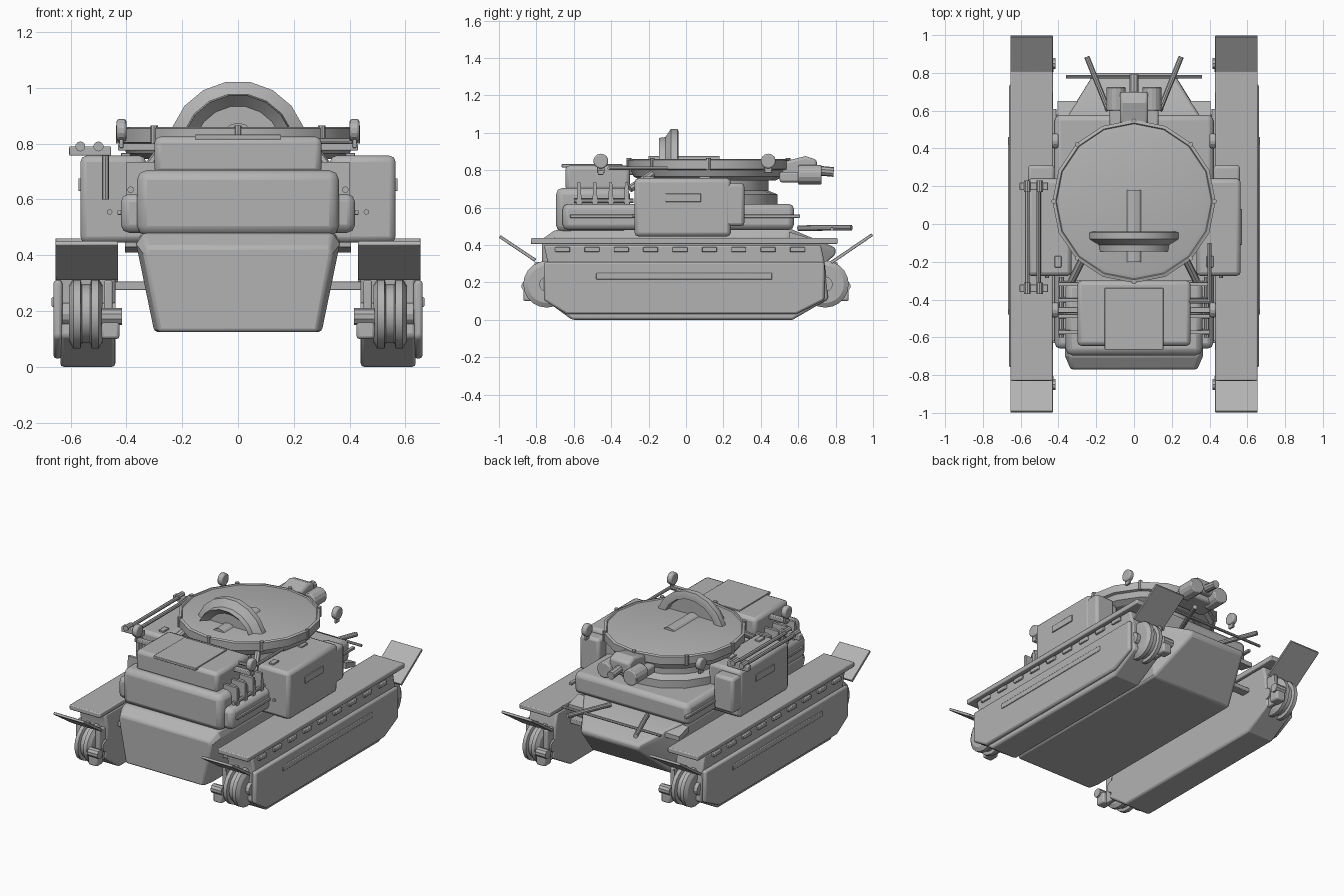
import bpy, bmesh, math
from mathutils import Vector

if "Cube" in bpy.data.objects:
    bpy.data.objects.remove(bpy.data.objects["Cube"])

grey = bpy.data.materials.new("plain grey")
grey.diffuse_color = (0.45, 0.45, 0.45, 1)
grey.use_nodes = True
grey.node_tree.nodes["Principled BSDF"].inputs["Base Color"].default_value = grey.diffuse_color


def make(name, bm, bevel=0.0, segs=2, mirror=False):
    bmesh.ops.recalc_face_normals(bm, faces=bm.faces)
    me = bpy.data.meshes.new(name)
    bm.to_mesh(me)
    bm.free()
    ob = bpy.data.objects.new(name, me)
    bpy.context.collection.objects.link(ob)
    me.materials.append(grey)
    if bevel:
        m = ob.modifiers.new("bevel", 'BEVEL')
        m.width, m.segments, m.limit_method = bevel, segs, 'ANGLE'
        m.angle_limit = math.radians(35)
    if mirror:
        ob.modifiers.new("mirror", 'MIRROR')
    bpy.ops.object.select_all(action='DESELECT')
    bpy.context.view_layer.objects.active = ob
    ob.select_set(True)
    bpy.ops.object.shade_smooth_by_angle(angle=math.radians(25))
    return ob


def box(name, x, y, z, bevel=0.0, mirror=False, segs=2):
    bm = bmesh.new()
    bmesh.ops.create_cube(bm, size=1)
    for v in bm.verts:
        v.co = [lo + (c + .5) * (hi - lo) for c, (lo, hi) in zip(v.co, (x, y, z))]
    return make(name, bm, bevel, segs, mirror)


def prism(name, yz, x0, x1, bevel=0.0, mirror=True):
    # side profile extruded across x
    bm = bmesh.new()
    f = bm.faces.new([bm.verts.new((x0, y, z)) for y, z in yz])
    r = bmesh.ops.extrude_face_region(bm, geom=[f])
    bmesh.ops.translate(bm, vec=(x1 - x0, 0, 0),
                        verts=[g for g in r['geom'] if isinstance(g, bmesh.types.BMVert)])
    return make(name, bm, bevel, 2, mirror)


def rod(name, a, b, r, sides=12, mirror=False, bevel=0.0):
    a, b = Vector(a), Vector(b)
    bm = bmesh.new()
    bmesh.ops.create_cone(bm, cap_ends=True, segments=sides, radius1=r, radius2=r, depth=(b - a).length)
    q = (b - a).to_track_quat('Z', 'Y')
    for v in bm.verts:
        v.co = q @ v.co + (a + b) / 2
    return make(name, bm, bevel, 2, mirror)


def lathe(name, prof, sides, centre, axis, mirror=False):
    # (radius, height) profile turned around an axis
    bm = bmesh.new()
    q = Vector(axis).to_track_quat('Z', 'Y')
    rings = [[bm.verts.new(q @ Vector((r * math.cos(i * math.tau / sides), r * math.sin(i * math.tau / sides), h))
                           + Vector(centre)) for i in range(sides)] for r, h in prof]
    for p, n in zip(rings, rings[1:]):
        for i in range(sides):
            j = (i + 1) % sides
            bm.faces.new((p[i], p[j], n[j], n[i]))
    bm.faces.new(rings[0])
    bm.faces.new(rings[-1])
    return make(name, bm, 0, 2, mirror)


# central hull lofted along y: y, z bottom, z shoulder, z top, half widths
bm = bmesh.new()
rings = []
for y, zb, zm, zt, wb, wm, wt in [(-.77, .125, .40, .43, .285, .335, .33), (-.70, .125, .44, .48, .30, .365, .34),
                                  (.55, .125, .44, .49, .30, .365, .36), (.80, .35, .37, .385, .20, .21, .20)]:
    rings.append([bm.verts.new((x, y, z)) for x, z in
                  [(-wb, zb), (wb, zb), (wm, zm), (wt, zt), (-wt, zt), (-wm, zm)]])
for p, n in zip(rings, rings[1:]):
    for i in range(6):
        j = (i + 1) % 6
        bm.faces.new((p[i], p[j], n[j], n[i]))
bm.faces.new(rings[0])
bm.faces.new(rings[-1])
make("hull", bm, .012)

# track pods
prism("track_body", [(-.74, .31), (-.76, .11), (-.61, 0), (.57, 0), (.76, .11), (.74, .31), (.72, .40), (-.76, .40)],
      .44, .637, .012)
prism("track_skirt", [(-.76, .31), (-.76, .105), (-.64, .03), (.59, .03), (.74, .105), (.74, .31)], .63, .662, .012)
box("skirt_strip", (.65, .668), (-.48, .46), (.215, .25), .004, True)
box("track_cover", (.43, .655), (-.83, .81), (.405, .437), .006, True)
for i in range(9):
    y = -.70 + .157 * i
    box("track_slot", (.62, .65), (y, y + .08), (.362, .388), .004, True)
prism("front_flap", [(-1, .438), (-.992, .452), (-.80, .325), (-.81, .31)], .43, .655, .003)
prism("rear_flap", [(1, .448), (.992, .462), (.77, .312), (.78, .298)], .43, .655, .003)

# drive wheels at both ends of each pod
for s in (-1, 1):
    c = (.545, s * .745, .19)
    lathe("drive_wheel", [(.05, -.06), (.10, -.06), (.125, -.045), (.125, -.02), (.105, -.015), (.105, .015),
                          (.125, .02), (.125, .045), (.10, .06), (.05, .06)], 20, c, (1, 0, 0), True)
    rod("wheel_hub", (.44, s * .745, .19), (.63, s * .745, .19), .04, 12, True)
    rod("hub_bolt", (.415, s * .85, .18), (.49, s * .85, .18), .03, 10, True)
    box("wheel_bracket", (.425, .49), sorted((s * .80, s * .87)), (.10, .175), .01, True)
    box("wheel_arm", (.45, .48), sorted((s * .74, s * .81)), (.10, .31), .006, True)
for y in (-.6, .55):
    box("cross_beam", (-.46, .46), (y - .03, y + .03), (.275, .305), .004)

# upper body
box("main_deck", (-.42, .42), (-.66, .578), (.48, .62), .03)
box("deck_rail", (.41, .432), (-.62, .61), (.545, .562), .003, True)
box("nose_box", (-.362, .362), (-.695, -.30), (.47, .705), .035)
box("engine_box", (-.30, .30), (-.645, -.30), (.69, .825), .022)
box("engine_lid", (-.155, .155), (-.665, -.34), (.815, .832), .003)
for y in (-.57, -.485, -.40, -.315):
    prism("cooling_fin", [(y - .015, .60), (y + .015, .60), (y + .005, .735), (y - .012, .735)], .28, .40)
rod("fin_rail", (.385, -.60, .635), (.385, -.28, .635), .012, 8, True)
box("side_bin", (.33, .565), (-.275, .24), (.445, .757), .022, True)
box("side_bin_plate", (.56, .572), (-.11, .08), (.63, .675), .003, True)
box("small_bin", (.42, .562), (.165, .312), (.50, .73), .018, True)
rod("bin_bolt", (.46, -.272, .555), (.46, -.285, .555), .01, 8, True)
for y in (-.20, .10):
    box("bin_latch", (.385, .42), (y - .03, y + .03), (.75, .767), .003, True)

# turret and rim rivets
lathe("turret_base", [(.37, .60), (.37, .67), (.32, .69), (.32, .77)], 16, (0, .12, 0), (0, 0, 1))
lathe("turret_disc", [(.36, .745), (.40, .765), (.415, .80), (.432, .805), (.432, .855), (.415, .86),
                      (.41, .853), (.39, .858)], 16, (0, .12, 0), (0, 0, 1))
for i in range(8):
    a = i * math.pi / 4
    x, y = .425 * math.cos(a), .12 + .425 * math.sin(a)
    rod("rim_rivet", (x, y, .80), (x, y, .866), .013, 8)

# half-sunk wheel on the turret
lathe("roof_wheel", [(.16, -.02), (.20, -.065), (.205, -.03), (.235, -.01), (.25, 0), (.25, .035),
                     (.235, .04), (.20, .04), (.195, .005), (.05, .0)], 18, (0, -.08, .775), (0, 1, 0))
rod("roof_wheel_axle", (0, -.20, .818), (0, .18, .818), .057, 12)

# sight cluster on the rear of the turret
prism("sight_body", [(.50, .77), (.50, .84), (.64, .875), (.70, .855), (.70, .77)], -.075, .075, .015, False)
rod("sight_lens", (.095, .60, .775), (.095, .725, .775), .052, 14, True, .006)
box("sight_mount", (-.13, .13), (.50, .66), (.735, .79), .012)
rod("sight_nub", (0, .68, .80), (0, .79, .79), .026, 10)

# rear poles and cross bar
rod("rear_pole", (.135, .60, .49), (.25, .885, .492), .015, 10, True)
rod("rear_bar", (-.36, .78, .485), (.36, .78, .485), .009, 8)
prism("rear_fender", [(.55, .43), (.55, .47), (.65, .44), (.65, .41)], .30, .405)

# round lamps around the turret
for y in (-.455, .44):
    rod("round_lamp", (.40, y, .848), (.435, y, .848), .04, 14, True, .008)
    box("lamp_stem", (.41, .425), (y - .02, y + .02), (.785, .82), .003, True)
box("lamp_arm", (.28, .43), (-.47, -.44), (.775, .80), .004, True)

# tool rack on the left side
for x in (-.565, -.505):
    rod("rack_rod", (x, -.35, .785), (x, .23, .785), .012, 8)
for y in (-.34, .20):
    box("rack_end", (-.605, -.455), (y - .02, y + .02), (.757, .79), .004)
    for x in (-.565, -.50):
        rod("rack_clip", (x, y - .03, .79), (x, y + .03, .79), .018, 10)
    rod("rack_post", (-.475, y, .60), (-.475, y, .775), .012, 8)

# handrail on the right side
rod("hand_rail", (.40, -.41, .81), (.40, -.10, .81), .01, 8)
rod("hand_rail_cross", (.15, -.41, .81), (.40, -.41, .81), .01, 8)
rod("side_strut", (.33, -.30, .70), (.27, -.18, .78), .02, 8, True)
